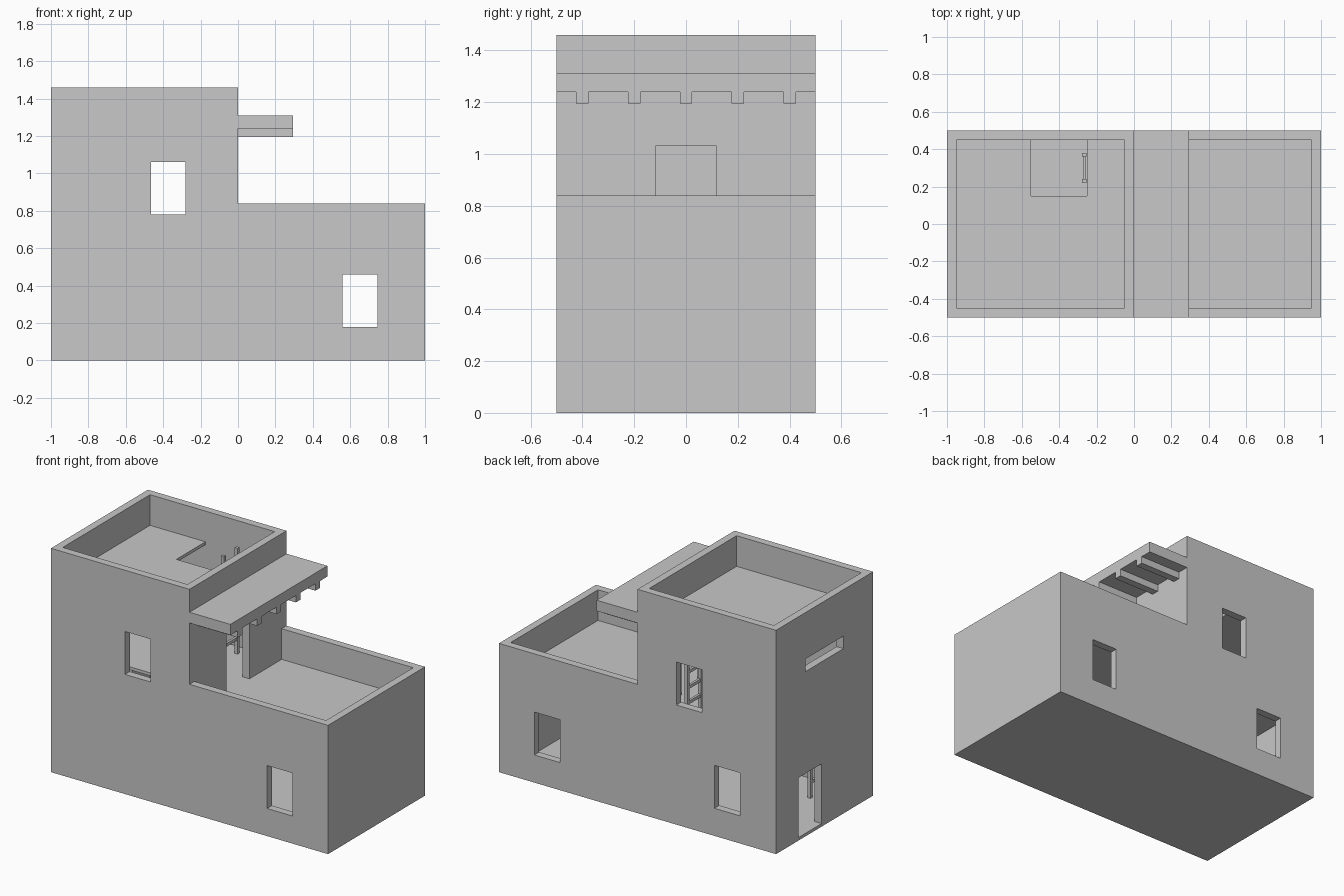
import bpy
import bmesh

cube = bpy.data.objects.get("Cube")
if cube:
    bpy.data.objects.remove(cube, do_unlink=True)

# Plain plaster grey
plaster = bpy.data.materials.new("plaster_grey")
plaster.use_nodes = True
GREY = (0.58, 0.58, 0.58, 1)
plaster.diffuse_color = GREY
plaster.node_tree.nodes["Principled BSDF"].inputs["Base Color"].default_value = GREY


def new_object(name, bm):
    bmesh.ops.recalc_face_normals(bm, faces=bm.faces)
    mesh = bpy.data.meshes.new(name)
    bm.to_mesh(mesh)
    bm.free()
    mesh.materials.append(plaster)
    obj = bpy.data.objects.new(name, mesh)
    bpy.context.collection.objects.link(obj)
    return obj


def add_box(bm, xs, ys, zs):
    verts = bmesh.ops.create_cube(bm, size=1)["verts"]
    for v in verts:
        v.co = [r[0] if c < 0 else r[1] for c, r in zip(v.co, (xs, ys, zs))]


def box(name, xs, ys, zs):
    bm = bmesh.new()
    add_box(bm, xs, ys, zs)
    return new_object(name, bm)


# Stepped house body: side profile pulled through the depth
LOW, HIGH = 0.84, 1.46
bm = bmesh.new()
profile = [(-1, 0), (1, 0), (1, LOW), (0, LOW), (0, HIGH), (-1, HIGH)]
face = bm.faces.new([bm.verts.new((x, -0.5, z)) for x, z in profile])
pulled = bmesh.ops.extrude_face_region(bm, geom=[face])["geom"]
bmesh.ops.translate(bm, vec=(0, 1, 0),
                    verts=[g for g in pulled if isinstance(g, bmesh.types.BMVert)])
house = new_object("house_walls", bm)

# Rooms, open roofs, doors, windows and hatches to cut out
DEPTH = (-0.45, 0.45)
FRONT, BACK = (-0.6, -0.4), (0.4, 0.6)
WIN_LOW, WIN_HIGH = (0.18, 0.46), (0.78, 1.06)
WIN_RIGHT, WIN_MID = (0.56, 0.745), (-0.465, -0.28)
cuts = [
    ("ground_room", (-0.95, 0.95), DEPTH, (0.02, 0.62)),
    ("upper_room", (-0.95, -0.05), DEPTH, (0.64, 1.24)),
    ("roof_well", (-0.95, -0.05), DEPTH, (1.26, 1.6)),
    ("terrace_well", (0, 0.95), DEPTH, (0.64, 0.95)),
    ("roof_hatch", (-0.55, -0.25), (0.15, 0.45), (1.2, 1.3)),
    ("floor_hatch", (-0.75, -0.45), (-0.45, -0.15), (0.6, 0.7)),
    ("terrace_door", (-0.1, 0.1), (-0.118, 0.118), (0.64, 1.03)),
    ("entrance_door", (-1.1, -0.9), (0.03, 0.27), (0.02, 0.41)),
    ("slot_window", (-1.1, -0.9), (-0.195, 0.195), (1.075, 1.157)),
    ("front_window_low", WIN_RIGHT, FRONT, WIN_LOW),
    ("front_window_high", WIN_MID, FRONT, WIN_HIGH),
    ("back_window_low", WIN_RIGHT, BACK, WIN_LOW),
    ("back_window_high", WIN_MID, BACK, WIN_HIGH),
    ("back_window_side", (-0.74, -0.555), BACK, WIN_LOW),
]
bpy.context.view_layer.objects.active = house
for name, xs, ys, zs in cuts:
    cutter = box(name + "_cutter", xs, ys, zs)
    cutter.hide_render = True
    mod = house.modifiers.new(name, "BOOLEAN")
    mod.operation = "DIFFERENCE"
    mod.solver = "EXACT"
    mod.object = cutter
    bpy.ops.object.modifier_apply(modifier=name)
    bpy.data.objects.remove(cutter, do_unlink=True)

# Canopy over the terrace door with its beams
box("canopy_slab", (0, 0.295), (-0.5, 0.5), (1.24, 1.31))
bm = bmesh.new()
for i in range(-2, 3):
    y = i * 0.2
    add_box(bm, (0, 0.295), (y - 0.024, y + 0.024), (1.195, 1.24))
new_object("canopy_beams", bm)


# Ladders: two rails and evenly spaced rungs
def ladder(name, x, y, floor):
    bm = bmesh.new()
    for side in (-1, 1):
        rail = y + side * 0.07
        add_box(bm, (x - 0.011, x + 0.011), (rail - 0.01, rail + 0.01),
                (floor, floor + 0.69))
    for i in range(1, 7):
        z = floor + i * 0.1
        add_box(bm, (x - 0.008, x + 0.008), (y - 0.06, y + 0.06),
                (z - 0.01, z + 0.01))
    new_object(name, bm)


ladder("upper_ladder", -0.266, 0.3, 0.64)
ladder("lower_ladder", -0.734, -0.3, 0.02)
